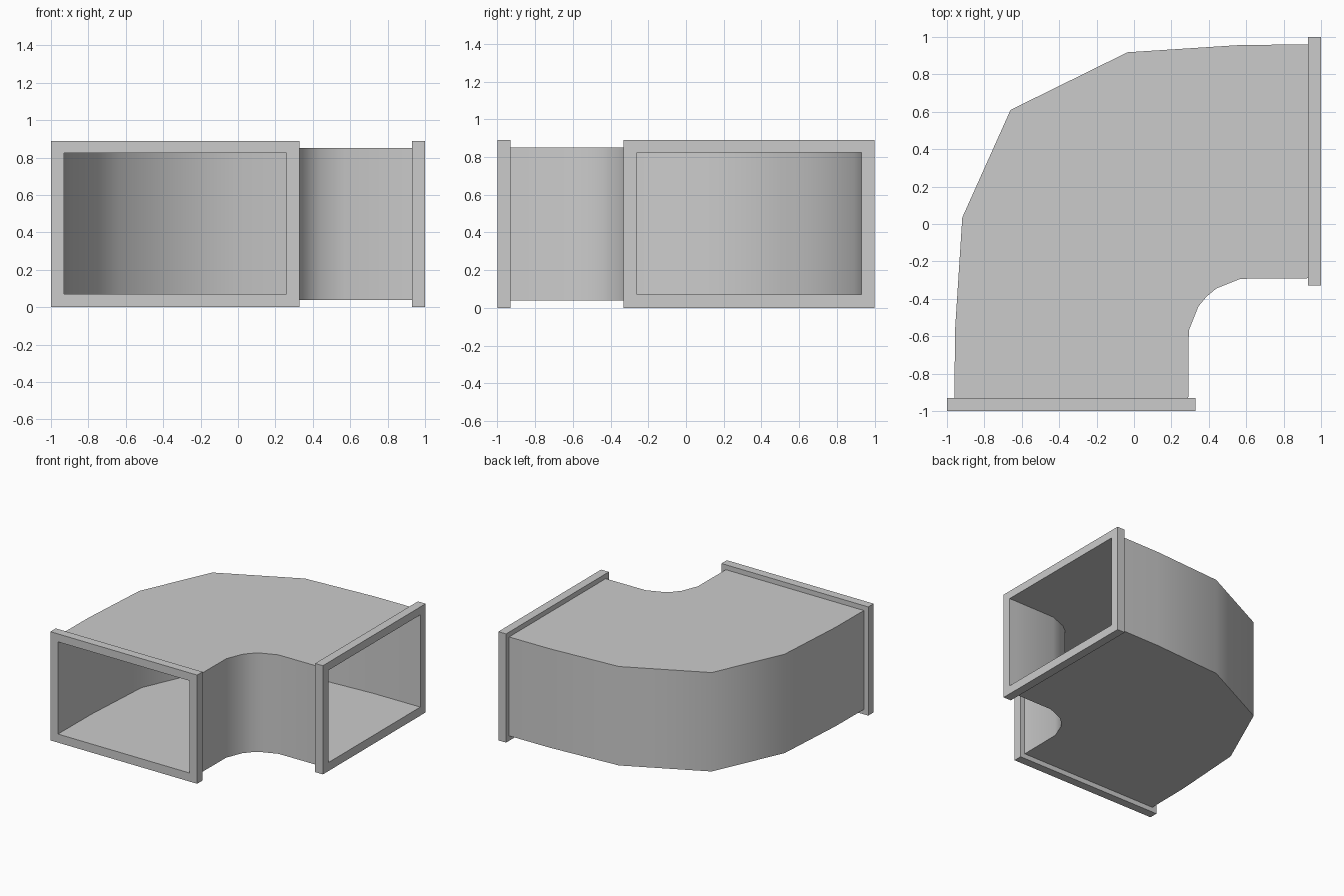
import bpy, bmesh, math
from mathutils import Vector

if "Cube" in bpy.data.objects:
    bpy.data.objects.remove(bpy.data.objects["Cube"])


def tube(name, stations, z_out, z_in, wall, caps):
    """Hollow rectangular tube; each station is (outer bend point, inner bend point)."""
    bm = bmesh.new()
    rings = []
    for a, b in stations:
        a, b = Vector(a), Vector(b)
        d = (b - a).normalized() * wall
        ring = []
        for p, q, (z0, z1) in ((a, b, z_out), (a + d, b - d, z_in)):
            ring.append([bm.verts.new((c.x, c.y, z))
                         for c, z in ((p, z0), (q, z0), (q, z1), (p, z1))])
        rings.append(ring)
    for r, s in zip(rings, rings[1:]):
        for k in range(2):
            for i in range(4):
                j = (i + 1) % 4
                f = [r[k][i], r[k][j], s[k][j], s[k][i]]
                bm.faces.new(f if k else f[::-1])
    if caps:
        for n, (o, q) in enumerate((rings[0], rings[-1])):
            for i in range(4):
                j = (i + 1) % 4
                f = [o[i], o[j], q[j], q[i]]
                bm.faces.new(f if n == 0 else f[::-1])
        bmesh.ops.recalc_face_normals(bm, faces=bm.faces)
    else:
        # outer faces must point away from the duct, inner ones into it
        bm.normal_update()
        mid = sum((v.co for v in rings[0][0]), Vector()) / 4
        f = next(f for f in bm.faces if all(v in rings[0][0] + rings[1][0] for v in f.verts))
        if f.normal.dot(f.calc_center_median() - mid) < 0:
            bmesh.ops.reverse_faces(bm, faces=bm.faces)
    me = bpy.data.meshes.new(name)
    bm.to_mesh(me)
    bm.free()
    ob = bpy.data.objects.new(name, me)
    bpy.context.collection.objects.link(ob)
    return ob


def flip(station):
    """Mirror a station across the elbow's diagonal."""
    return [(-y, -x) for x, y in station]


# Elbow duct: half of the bend, mirrored about its diagonal
half = [[(-0.96, -0.93), (0.29, -0.93)],
        [(-0.957, -0.57), (0.293, -0.57)],
        [(-0.918, 0.035), (0.345, -0.44)]]
middle = [[(-0.66, 0.61), (0.388, -0.388)]]
# the mirrored half keeps outer wall with outer wall
path = half + middle + [flip(s) for s in reversed(half)]
duct = tube("elbow_duct", path, (0.04, 0.85), (0.07, 0.825), 0.03, False)
bpy.context.view_layer.objects.active = duct
duct.select_set(True)
bpy.ops.object.shade_smooth_by_angle(angle=math.radians(50))

# Rectangular flanges on both mouths
rim = [[(-1, -1), (0.33, -1)], [(-1, -0.935), (0.33, -0.935)]]
rim[1] = [(-1, -0.93), (0.33, -0.93)]
tube("front_flange", rim, (0, 0.89), (0.07, 0.825), 0.07, True)
tube("side_flange", [flip(s) for s in rim], (0, 0.89), (0.07, 0.825), 0.07, True)
